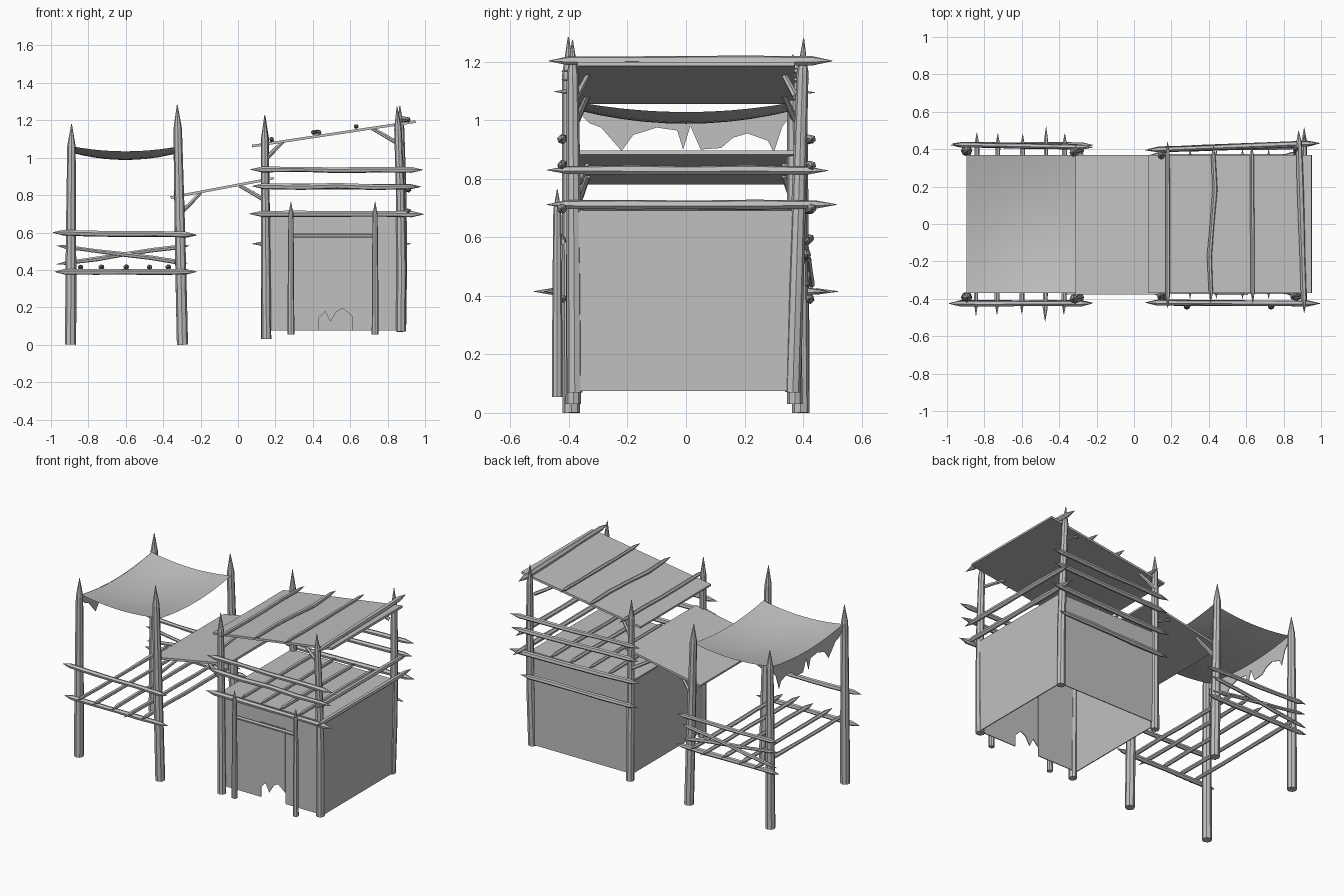
import bpy, bmesh, math, random
from mathutils import Vector

random.seed(4)
if "Cube" in bpy.data.objects:
    bpy.data.objects.remove(bpy.data.objects["Cube"], do_unlink=True)

grey = bpy.data.materials.new("plain grey")
grey.use_nodes = True
COLOUR = (0.53, 0.53, 0.53, 1)
grey.diffuse_color = COLOUR
grey.node_tree.nodes["Principled BSDF"].inputs["Base Color"].default_value = COLOUR


def finish(name, bm):
    bmesh.ops.recalc_face_normals(bm, faces=bm.faces)
    mesh = bpy.data.meshes.new(name)
    bm.to_mesh(mesh)
    bm.free()
    mesh.materials.append(grey)
    ob = bpy.data.objects.new(name, mesh)
    bpy.context.collection.objects.link(ob)
    return ob


def tube(name, pts, radii, sides=6):
    """Sweep a faceted section along points, one radius per point."""
    bm = bmesh.new()
    pts = [Vector(p) for p in pts]
    axis = (pts[-1] - pts[0]).normalized()
    u = axis.orthogonal().normalized()
    v = axis.cross(u)
    rings = []
    for p, r in zip(pts, radii):
        angles = [math.tau * i / sides for i in range(sides)]
        rings.append([bm.verts.new(p + r * (u * math.cos(a) + v * math.sin(a))) for a in angles])
    for a, b in zip(rings, rings[1:]):
        for i in range(sides):
            j = (i + 1) % sides
            bm.faces.new((a[i], a[j], b[j], b[i]))
    bm.faces.new(rings[0])
    bm.faces.new(rings[-1])
    return finish(name, bm)


def rail(name, a, b, r=0.014, wobble=0.004, sway=0.0):
    """Slightly crooked stick sharpened at both ends; sway bends it along x."""
    a, b = Vector(a), Vector(b)
    pts, radii = [], []
    for t in (0, 0.07, 0.3, 0.5, 0.72, 0.93, 1):
        p = a.lerp(b, t)
        if 0.1 < t < 0.9:
            p.z += random.uniform(-wobble, wobble)
            p.x -= sway * math.sin(math.tau * t)
        pts.append(p)
        radii.append(0.001 if t in (0, 1) else r * random.uniform(0.85, 1.1))
    return tube(name, pts, radii)


def post(name, foot, top, r=0.03, bow=0.0):
    """Upright stake, bowed along x, with a sharpened head."""
    a, b = Vector(foot), Vector(top)
    pts, radii = [], []
    for t, k in ((0, 1), (0.3, 0.97), (0.6, 0.88), (0.9, 0.75), (1, 0.06)):
        pts.append(a.lerp(b, t) + Vector((bow * math.sin(math.pi * t), 0, 0)))
        radii.append(r * k)
    return tube(name, pts, radii, 8)


def sheet(name, outline, thick=0.006):
    """Thin panel from an outline of 3D points."""
    bm = bmesh.new()
    bm.faces.new([bm.verts.new(p) for p in outline])
    ob = finish(name, bm)
    mod = ob.modifiers.new("thickness", 'SOLIDIFY')
    mod.thickness = thick
    mod.offset = 0
    return ob


def slope(name, x0, z0, x1, z1, y0, y1, thick=0.014):
    sheet(name, [(x0, y0, z0), (x1, y0, z1), (x1, y1, z1), (x0, y1, z0)], thick)


# Corner posts of the open stand and of the hut
for side, s in (("front", -1), ("back", 1)):
    y = 0.392 * s
    post(f"stand_outer_post_{side}", (-0.895, y, 0), (-0.89, y, 1.18))
    post(f"stand_inner_post_{side}", (-0.297, y, 0), (-0.325, y - 0.01, 1.285 if s < 0 else 1.2))
post("hut_inner_post_front", (0.152, -0.385, 0.03), (0.142, -0.385, 1.225), 0.026)
post("hut_inner_post_back", (0.15, 0.372, 0.03), (0.145, 0.365, 1.225), 0.026)
post("hut_outer_post_front", (0.872, -0.38, 0.07), (0.85, -0.388, 1.275), 0.027, 0.01)
post("hut_outer_post_back", (0.872, 0.365, 0.07), (0.865, 0.402, 1.28), 0.027, 0.01)

# Sagging canopy
bm = bmesh.new()
N = 10
grid = []
for i in range(N + 1):
    u = 2 * i / N - 1
    grid.append([])
    for j in range(N + 1):
        v = 2 * j / N - 1
        su, sv = 1 - u * u, 1 - v * v
        z = 1.062 - 0.028 * su - 0.034 * sv - 0.012 * su * sv
        grid[i].append(bm.verts.new((-0.602 + 0.293 * u, 0.37 * v, z)))
for i in range(N):
    for j in range(N):
        bm.faces.new((grid[i][j], grid[i + 1][j], grid[i + 1][j + 1], grid[i][j + 1]))
canopy = finish("canopy", bm)
for poly in canopy.data.polygons:
    poly.use_smooth = True

# Torn strip hanging from the canopy's outer edge
tears = [(-0.37, 1.03), (-0.33, 0.99), (-0.29, 0.975), (-0.22, 0.895), (-0.18, 0.95), (-0.1, 0.975),
         (-0.03, 0.965), (-0.01, 0.9), (0.015, 0.98), (0.05, 0.9), (0.12, 0.905), (0.16, 0.94),
         (0.21, 0.955), (0.28, 0.93), (0.3, 0.89), (0.33, 0.98), (0.37, 1.03)]
bm = bmesh.new()
pairs = [(bm.verts.new((-0.895, y, 1.062 - 0.034 * (1 - (y / 0.37) ** 2))),
          bm.verts.new((-0.895, y, z))) for y, z in tears]
for a, b in zip(pairs, pairs[1:]):
    bm.faces.new((a[0], b[0], b[1], a[1]))
hem = finish("canopy_torn_edge", bm)
hem.modifiers.new("thickness", 'SOLIDIFY').thickness = 0.004

# Stand platform: cross sticks and side rails
for x, e in ((-0.845, 0.49), (-0.733, 0.485), (-0.6, 0.48), (-0.475, 0.52), (-0.375, 0.485)):
    rail("platform_stick", (x, -e, 0.415), (x + 0.005, e, 0.415), 0.013)
for s in (-1, 1):
    y = 0.422 * s
    rail("platform_side_rail", (-0.98, y, 0.39), (-0.22, y, 0.39), 0.016, 0.003)
rail("stand_front_rail", (-0.99, -0.425, 0.6), (-0.225, -0.425, 0.588), 0.016)
rail("stand_back_rail", (-0.97, 0.425, 0.597), (-0.22, 0.41, 0.585), 0.014)
rail("stand_cross_rail_a", (-0.97, 0.42, 0.53), (-0.27, 0.41, 0.435), 0.012)
rail("stand_cross_rail_b", (-0.97, 0.43, 0.43), (-0.26, 0.415, 0.53), 0.012)

# Roofs
slope("walkway_roof", -0.36, 0.787, 0.19, 0.89, -0.378, 0.368)
slope("hut_roof", 0.075, 1.062, 0.95, 1.193, -0.37, 0.37)
rail("roof_stick_low", (0.18, -0.45, 1.098), (0.18, 0.44, 1.095), 0.013)
rail("roof_stick_mid", (0.41, -0.425, 1.138), (0.425, 0.42, 1.138), 0.013, 0.004, 0.012)
rail("roof_stick_high", (0.635, -0.425, 1.168), (0.63, 0.42, 1.168), 0.012, 0.003)
rail("roof_stick_edge", (0.91, -0.47, 1.203), (0.88, 0.5, 1.203), 0.017, 0.001)

# Knee braces between posts and roofs
for s in (-1, 1):
    y = 0.375 * s
    for a, b in (((-0.31, 0.7), (-0.2, 0.81)), ((0.14, 0.775), (0.01, 0.85)),
                 ((0.15, 0.995), (0.24, 1.085)), ((0.85, 1.08), (0.72, 1.155))):
        tube("knee_brace", [(a[0], y, a[1]), (b[0], 0.335 * s, b[1])], [0.012, 0.01])

# Hut walls, open underneath, with a deck on top
X0, X1, Y, Z0, Z1 = 0.135, 0.885, 0.372, 0.075, 0.685
D0, D1, DT = 0.29, 0.735, 0.575
sheet("wall_back", [(X0, Y, Z0), (X1, Y, Z0), (X1, Y, Z1), (X0, Y, Z1)])
for name, x in (("wall_inner", X0), ("wall_outer", X1)):
    sheet(name, [(x, -Y, Z0), (x, Y, Z0), (x, Y, Z1), (x, -Y, Z1)])
sheet("wall_front", [(X0, -Y, Z0), (D0, -Y, Z0), (D0, -Y, DT), (D1, -Y, DT),
                     (D1, -Y, Z0), (X1, -Y, Z0), (X1, -Y, Z1), (X0, -Y, Z1)])
sheet("deck", [(X0, -Y, Z1), (X1, -Y, Z1), (X1, Y, Z1), (X0, Y, Z1)], 0.014)
for x in (0.3, 0.44, 0.58, 0.72):
    rail("deck_stick", (x, -0.4, 0.703), (x, 0.4, 0.703), 0.012, 0.002)

# Door: posts, lintel and three curtain panels, the middle one torn
for x in (0.283, 0.733):
    post("door_post", (x, -0.44, 0.055), (x, -0.44, 0.765), 0.018)
tube("door_lintel", [(0.283, -0.425, 0.585), (0.733, -0.425, 0.585)], [0.012, 0.012])
for x0, x1 in ((D0, 0.43), (0.61, D1)):
    sheet("curtain_side", [(x0, -Y, Z0), (x1, -Y, Z0), (x1, -Y, DT), (x0, -Y, DT)])
torn = [(0.43, 0.14), (0.467, 0.178), (0.494, 0.123), (0.526, 0.176), (0.56, 0.194), (0.61, 0.153)]
sheet("curtain_torn", [(x, -Y - 0.004, z) for x, z in torn + [(0.61, DT), (0.43, DT)]])

# Hut rails on front, back and outer side; the back ones splay outwards
for ya, yb in ((-0.42, -0.425), (0.395, 0.432)):
    rail("hut_rail_deck", (0.06, ya, 0.7), (0.995, yb, 0.698), 0.016, 0.003)
    rail("hut_rail_mid", (0.075, ya, 0.848), (0.98, yb, 0.845), 0.015)
    rail("hut_rail_top", (0.065, ya, 0.937), (0.99, yb, 0.935), 0.015)
rail("hut_rail_back_low", (0.075, 0.4, 0.54), (0.925, 0.415, 0.54), 0.016)
rail("outer_rail_low", (0.91, -0.475, 0.712), (0.91, 0.515, 0.712), 0.016, 0.001)
rail("outer_rail_high", (0.91, -0.475, 0.83), (0.91, 0.485, 0.828), 0.016, 0.003)
